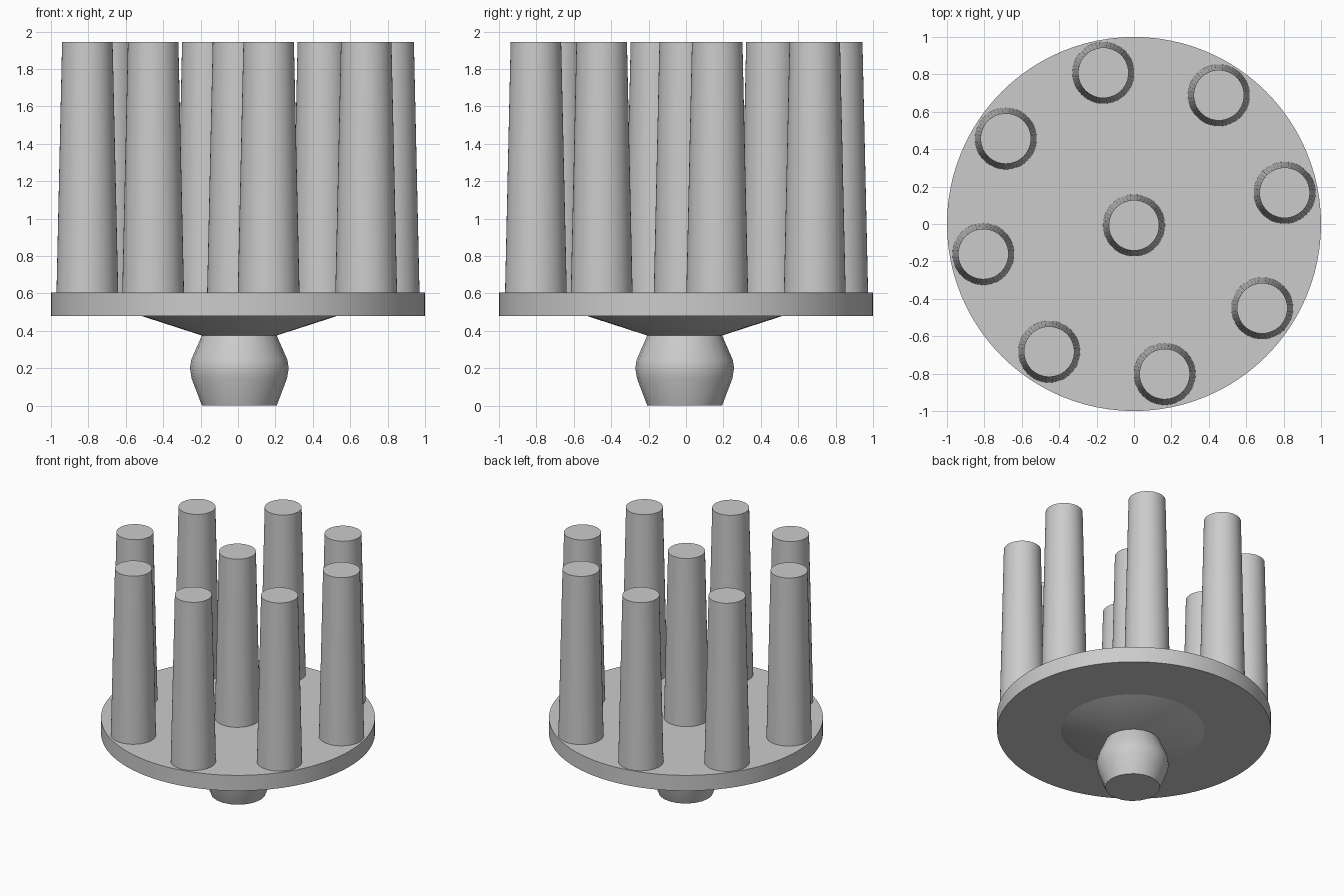
import bpy
import math

cube = bpy.data.objects.get("Cube")
if cube:
    bpy.data.objects.remove(cube, do_unlink=True)

# Single plain material
GREY = (0.6, 0.6, 0.6, 1.0)
grey = bpy.data.materials.new("light grey")
grey.use_nodes = True
grey.diffuse_color = GREY
grey.node_tree.nodes["Principled BSDF"].inputs["Base Color"].default_value = GREY


def lathe(name, profile, sides, centre=(0, 0)):
    """Capped solid of revolution from (radius, height) pairs, bottom to top."""
    verts = []
    for r, z in profile:
        for i in range(sides):
            a = math.tau * i / sides
            verts.append((r * math.cos(a), r * math.sin(a), z))
    faces = [tuple(reversed(range(sides)))]
    for k in range(len(profile) - 1):
        low, high = k * sides, (k + 1) * sides
        for i in range(sides):
            j = (i + 1) % sides
            faces.append((low + i, low + j, high + j, high + i))
    top = (len(profile) - 1) * sides
    faces.append(tuple(range(top, top + sides)))

    mesh = bpy.data.meshes.new(name)
    mesh.from_pydata(verts, [], faces)
    mesh.materials.append(grey)
    obj = bpy.data.objects.new(name, mesh)
    obj.location = (*centre, 0)
    bpy.context.collection.objects.link(obj)
    bpy.ops.object.select_all(action="DESELECT")
    obj.select_set(True)
    bpy.context.view_layer.objects.active = obj
    bpy.ops.object.shade_smooth_by_angle(angle=math.radians(35))
    return obj


PLATE_BOTTOM, PLATE_TOP, PEG_TOP = 0.48, 0.605, 1.945
STEM = (0.007, -0.007)

# Round plate
lathe("plate", [(1, PLATE_BOTTOM), (1, PLATE_TOP)], 96)

# Shallow cone joining the plate to the knob
lathe("under_cone", [(0.2, 0.375), (0.525, PLATE_BOTTOM)], 48, STEM)

# Barrel-shaped knob
lathe("knob", [(0.2, 0), (0.255, 0.145), (0.264, 0.2), (0.257, 0.245), (0.2, 0.375)],
      20, STEM)

# Tapered pegs: one in the middle, eight in a ring
PEG = [(0.165, PLATE_TOP), (0.135, PEG_TOP)]
lathe("centre_peg", PEG, 48, (0, -0.007))
for n in range(8):
    angle = math.radians(11.5 + 45 * n)
    spot = (0.822 * math.cos(angle), 0.822 * math.sin(angle) + 0.003)
    lathe(f"ring_peg_{n + 1}", PEG, 48, spot)
